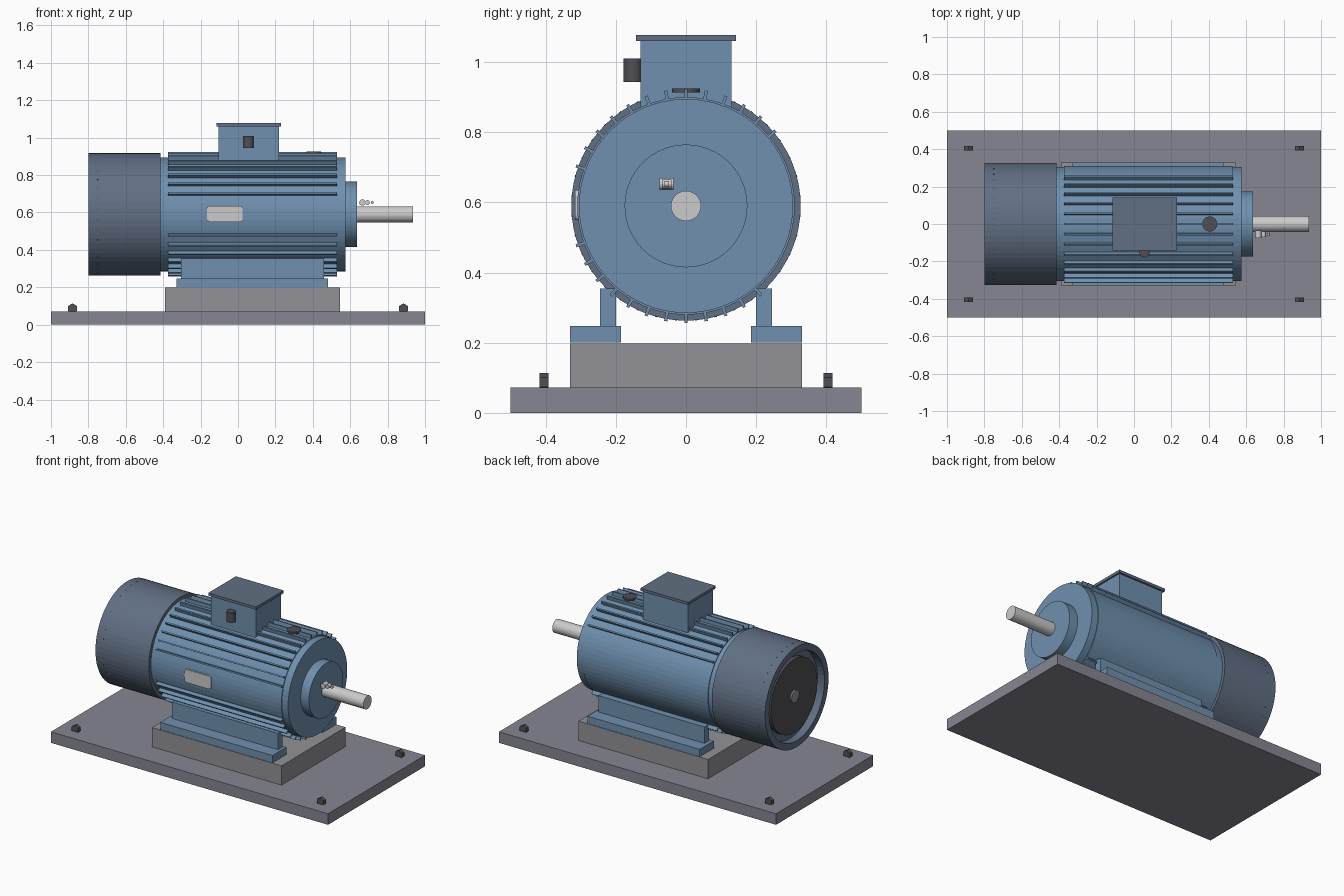
import bpy, bmesh, math
from mathutils import Matrix, Vector

if "Cube" in bpy.data.objects:
    bpy.data.objects.remove(bpy.data.objects["Cube"])

AXIS_Z = 0.59


def material(name, r, g, b):
    m = bpy.data.materials.new(name)
    m.diffuse_color = (r, g, b, 1)
    m.use_nodes = True
    m.node_tree.nodes["Principled BSDF"].inputs["Base Color"].default_value = m.diffuse_color
    return m


BLUE = material("blue_paint", 0.16, 0.28, 0.43)
SLATE = material("slate_paint", 0.12, 0.16, 0.23)
BASE = material("base_grey", 0.24, 0.24, 0.29)
PLINTH = material("plinth_grey", 0.29, 0.29, 0.31)
DARK = material("dark_metal", 0.08, 0.08, 0.09)
STEEL = material("bright_steel", 0.65, 0.65, 0.65)


def finish(name, bm, mat):
    bmesh.ops.remove_doubles(bm, verts=bm.verts, dist=1e-5)
    bmesh.ops.recalc_face_normals(bm, faces=bm.faces)
    me = bpy.data.meshes.new(name)
    bm.to_mesh(me)
    bm.free()
    me.materials.append(mat)
    ob = bpy.data.objects.new(name, me)
    bpy.context.collection.objects.link(ob)
    return ob


def box(name, x, y, z, mat):
    """Box from (min, max) ranges."""
    bm = bmesh.new()
    size = [r[1] - r[0] for r in (x, y, z)]
    mid = [(r[1] + r[0]) / 2 for r in (x, y, z)]
    bmesh.ops.create_cube(bm, size=1, matrix=Matrix.Translation(mid) @ Matrix.Diagonal((*size, 1)))
    return finish(name, bm, mat)


def cylinder(name, centre, r, length, axis, mat, seg=32):
    bm = bmesh.new()
    rot = {"x": Matrix.Rotation(math.pi / 2, 4, "Y"),
           "y": Matrix.Rotation(math.pi / 2, 4, "X"),
           "z": Matrix.Identity(4)}[axis]
    bmesh.ops.create_cone(bm, cap_ends=True, segments=seg, radius1=r, radius2=r,
                          depth=length, matrix=Matrix.Translation(centre) @ rot)
    return finish(name, bm, mat)


def lathe(name, profile, mat, seg=64):
    """Spin (x, radius) points round the motor axis."""
    bm = bmesh.new()
    vs = [bm.verts.new((x, 0, AXIS_Z + r)) for x, r in profile]
    es = [bm.edges.new(p) for p in zip(vs, vs[1:])]
    bmesh.ops.spin(bm, geom=vs + es, cent=(0, 0, AXIS_Z), axis=(1, 0, 0),
                   angle=2 * math.pi, steps=seg)
    return finish(name, bm, mat)


# base plate and plinth
box("base_plate", (-1, 1), (-0.5, 0.5), (0, 0.072), BASE)
box("plinth", (-0.39, 0.545), (-0.33, 0.33), (0.072, 0.198), PLINTH)

# hexagonal anchor bolts
for i, (sx, sy) in enumerate([(-1, -1), (1, -1), (1, 1), (-1, 1)]):
    cylinder(f"anchor_bolt_{i + 1}", (sx * 0.885, sy * 0.405, 0.087), 0.027, 0.025, "y", DARK, 6)

# feet and webs on both sides
for side, s in (("front", -1), ("back", 1)):
    box(f"{side}_foot", (-0.33, 0.48), sorted((s * 0.185, s * 0.33)), (0.2, 0.248), BLUE)
    box(f"{side}_foot_web", (-0.305, 0.46), sorted((s * 0.2, s * 0.245)), (0.248, 0.355), BLUE)

# motor body with end bells
lathe("motor_body", [(-0.42, 0), (-0.42, 0.305), (-0.375, 0.305), (-0.375, 0.31),
                     (0.53, 0.31), (0.53, 0.305), (0.575, 0.305), (0.575, 0)], BLUE)
lathe("bearing_flange", [(0.57, 0), (0.57, 0.175), (0.635, 0.175), (0.635, 0)], BLUE)
cylinder("shaft", (0.78, 0, AXIS_Z), 0.043, 0.31, "x", STEEL)

# fan cover with recessed rear grille and vent dots
lathe("fan_cover", [(-0.415, 0), (-0.415, 0.327), (-0.80, 0.327), (-0.80, 0.285),
                    (-0.75, 0.285), (-0.75, 0)], SLATE)
cylinder("rear_grille", (-0.765, 0, AXIS_Z), 0.24, 0.03, "x", DARK, 64)
cylinder("fan_hub", (-0.78, 0, AXIS_Z), 0.04, 0.02, "x", PLINTH)
bm = bmesh.new()
for i in range(36):
    m = Matrix.Translation((0, 0, AXIS_Z)) @ Matrix.Rotation(math.radians(i * 10 + 5), 4, "X")
    bmesh.ops.create_cube(bm, size=0.006, matrix=m @ Matrix.Translation((-0.75, 0, 0.325)))
finish("cover_vent_dots", bm, DARK)

# cooling fins, left off beside the nameplate and on the plain rear flank
bm = bmesh.new()
for deg in [*range(-50, 80, 10), *range(110, 230, 10)]:
    m = Matrix.Translation((0, 0, AXIS_Z)) @ Matrix.Rotation(math.radians(deg), 4, "X")
    m = m @ Matrix.Translation((0.0775, 0, 0.319)) @ Matrix.Diagonal((0.905, 0.009, 0.029, 1))
    bmesh.ops.create_cube(bm, size=1, matrix=m)
finish("cooling_fins", bm, BLUE)

# terminal box, lid and cable gland
box("terminal_box", (-0.105, 0.22), (-0.13, 0.13), (0.87, 1.06), BLUE)
box("terminal_box_lid", (-0.115, 0.23), (-0.142, 0.142), (1.06, 1.078), SLATE)
cylinder("cable_gland", (0.056, -0.151, 0.977), 0.027, 0.066, "z", DARK)

# lifting lug
cylinder("lifting_lug", (0.405, 0, 0.919), 0.04, 0.012, "z", DARK)

# nameplate with rounded corners
bm = bmesh.new()
ring = []
for k, (cx, cz) in enumerate([(0.01, 0.62), (-0.15, 0.62), (-0.15, 0.565), (0.01, 0.565)]):
    for j in range(5):
        a = math.radians(90 * k + 22.5 * j)
        ring.append(bm.verts.new((cx + 0.015 * math.cos(a), -0.3, cz + 0.015 * math.sin(a))))
face = bm.faces.new(ring)
ext = bmesh.ops.extrude_face_region(bm, geom=[face], use_keep_orig=True)
bmesh.ops.translate(bm, vec=Vector((0, -0.016, 0)),
                    verts=[v for v in ext["geom"] if isinstance(v, bmesh.types.BMVert)])
finish("nameplate", bm, STEEL)

# stepped fitting beside the shaft
for i, (x, r, w) in enumerate([(0.665, 0.017, 0.04), (0.692, 0.013, 0.028), (0.718, 0.008, 0.014)]):
    cylinder(f"shaft_fitting_{i + 1}", (x, -0.055, 0.653), r, w, "y", STEEL, 16)
